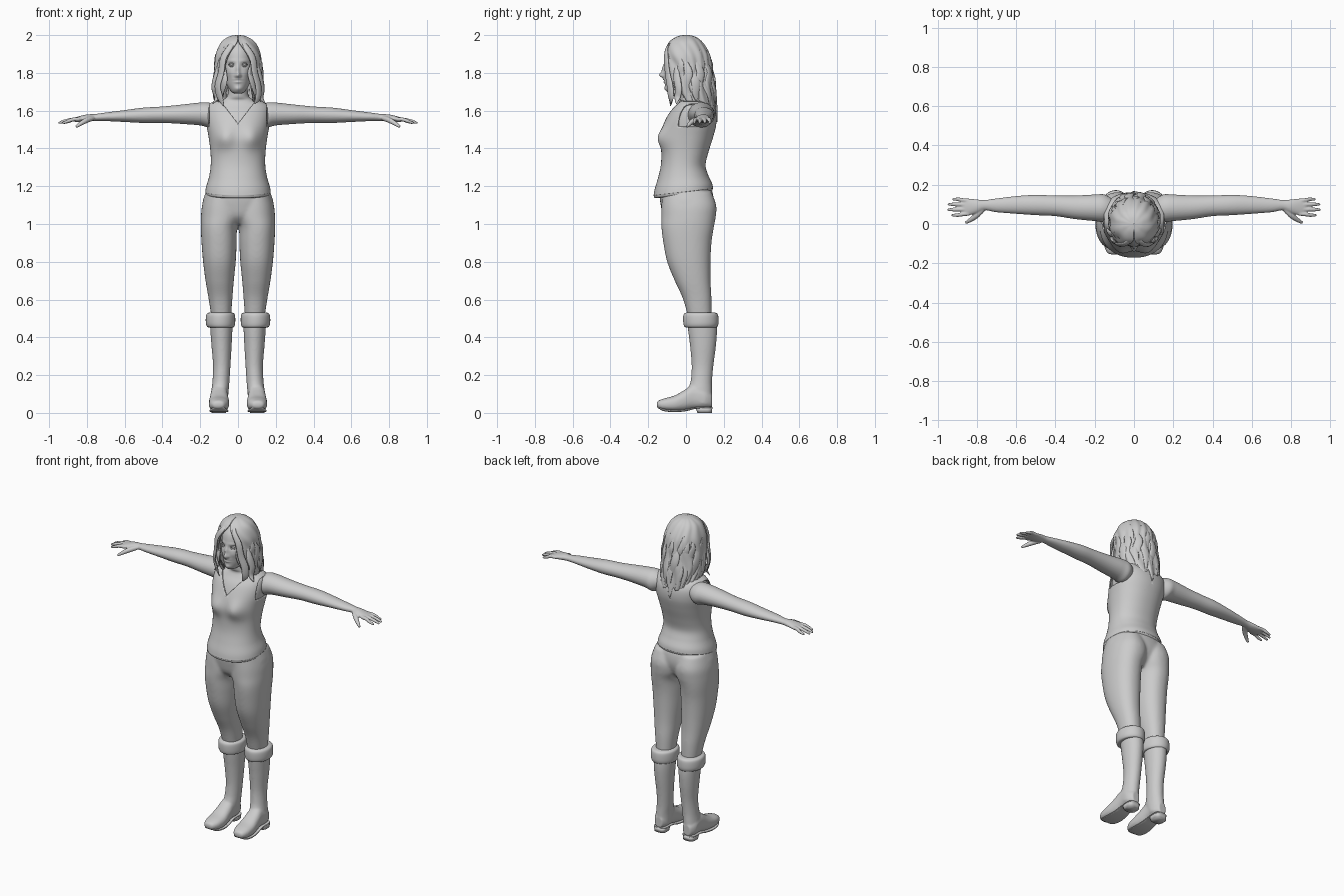
import bpy, bmesh, math, random
from mathutils import Vector

random.seed(4)
grey = bpy.data.materials.new("plain grey")
grey.diffuse_color = (0.6, 0.6, 0.6, 1)


def spline(rows, sub):
    """Catmull-Rom through rows of numbers."""
    out, m = [], len(rows) - 1
    for i in range(m):
        a, b, c, d = rows[max(i - 1, 0)], rows[i], rows[i + 1], rows[min(i + 2, m)]
        for k in range(sub):
            t = k / sub
            out.append([0.5 * (2 * q + (r - p) * t + (2 * p - 5 * q + 4 * r - s) * t * t
                               + (3 * q - p - 3 * r + s) * t ** 3) for p, q, r, s in zip(a, b, c, d)])
    return out + [list(rows[-1])]


def skin(bm, rings, caps=True, closed=True):
    """Bridge rings of points with quads."""
    vs = [[bm.verts.new(p) for p in r] for r in rings]
    n = len(vs[0])
    for a, b in zip(vs, vs[1:]):
        for i in range(n if closed else n - 1):
            j = (i + 1) % n
            bm.faces.new((a[i], a[j], b[j], b[i]))
    if caps:
        bm.faces.new(vs[0])
        bm.faces.new(vs[-1])


def loft(bm, secs, n=40, sub=5, axis='z', p=2.0, deform=None, caps=True):
    """Sections are (position, u min, u max, v min, v max)."""
    rings = []
    for t, u0, u1, v0, v1 in spline(secs, sub):
        ring = []
        for i in range(n):
            a = 2 * math.pi * i / n
            c, s = math.cos(a), math.sin(a)
            u = (u0 + u1) / 2 + (u1 - u0) / 2 * math.copysign(abs(c) ** (2 / p), c)
            v = (v0 + v1) / 2 + (v1 - v0) / 2 * math.copysign(abs(s) ** (2 / p), s)
            pt = Vector({'z': (u, v, t), 'x': (t, u, v), 'y': (u, t, v)}[axis])
            ring.append(deform(pt) if deform else pt)
        rings.append(ring)
    skin(bm, rings, caps)


def tube(bm, pts, flat=1.0, out=None, n=10, sub=4):
    """Tapered tube through (x, y, z, radius) points."""
    path, rings = spline(pts, sub), []
    for i, q in enumerate(path):
        a, b = path[max(i - 1, 0)], path[min(i + 1, len(path) - 1)]
        d = (Vector(b[:3]) - Vector(a[:3])).normalized()
        c = Vector(q[:3])
        w = d.cross(out(c) if out else Vector((0, 0, 1))).normalized()
        o = w.cross(d)
        rings.append([c + q[3] * (w * math.cos(k * 2 * math.pi / n) + o * flat * math.sin(k * 2 * math.pi / n))
                      for k in range(n)])
    skin(bm, rings)


def finish(bm, name, mirror=False, voxel=0, solid=0, soften=4):
    bmesh.ops.recalc_face_normals(bm, faces=bm.faces)
    me = bpy.data.meshes.new(name)
    bm.to_mesh(me)
    bm.free()
    me.materials.append(grey)
    for f in me.polygons:
        f.use_smooth = True
    ob = bpy.data.objects.new(name, me)
    bpy.context.collection.objects.link(ob)
    if solid:
        m = ob.modifiers.new("thickness", 'SOLIDIFY')
        m.thickness, m.offset = solid, 0
    if mirror:
        ob.modifiers.new("mirror", 'MIRROR').use_mirror_merge = False
    if voxel:
        m = ob.modifiers.new("merge", 'REMESH')
        m.mode, m.voxel_size, m.use_smooth_shade = 'VOXEL', voxel, True
        m = ob.modifiers.new("soften", 'SMOOTH')
        m.factor, m.iterations = 0.5, soften
    return ob


def bump(x, z, x0, z0, amp, sx, sz):
    return amp * math.exp(-((x - x0) / sx) ** 2 - ((z - z0) / sz) ** 2)


# Trousers: pelvis and two legs melted together
bm = bmesh.new()
loft(bm, [(1.0, -.10, .10, -.08, .09), (1.04, -.16, .16, -.118, .125), (1.10, -.188, .188, -.134, .145),
          (1.16, -.175, .175, -.14, .143), (1.21, -.155, .155, -.13, .125)], p=2.2)
loft(bm, [(.47, .04, .135, .02, .135), (.60, .03, .155, -.015, .135), (.70, .022, .172, -.06, .13),
          (.80, .012, .185, -.10, .13), (.90, .007, .193, -.12, .135), (.98, .004, .197, -.13, .147),
          (1.04, -.02, .196, -.131, .158), (1.10, -.02, .19, -.13, .16), (1.17, .0, .17, -.125, .135)], p=2.2)
finish(bm, "trousers", mirror=True, voxel=.007, soften=14)

# Boots: shaft and foot, with cuff, sole and heel
bm = bmesh.new()
loft(bm, [(.05, .055, .145, .04, .138), (.11, .05, .142, .01, .138), (.17, .045, .135, .025, .138),
          (.25, .04, .132, .03, .145), (.35, .034, .14, .022, .158), (.43, .03, .146, .012, .164),
          (.50, .03, .15, .005, .16)])
loft(bm, [(-.155, .085, .12, .035, .055), (-.145, .07, .138, .022, .066), (-.11, .052, .152, .012, .078),
          (-.06, .046, .155, .008, .092), (-.01, .05, .15, .012, .12), (.04, .055, .145, .022, .15),
          (.10, .056, .145, .024, .13), (.138, .075, .125, .03, .10)], axis='y', p=2.4)
finish(bm, "boots", mirror=True, voxel=.006, soften=6)
bm = bmesh.new()
loft(bm, [(.452, .03, .15, .005, .155), (.456, .02, .163, -.008, .166), (.475, .015, .17, -.014, .172),
          (.51, .015, .17, -.015, .171), (.526, .02, .164, -.009, .165), (.532, .035, .15, .005, .15)])
finish(bm, "boot_cuffs", mirror=True)
bm = bmesh.new()
loft(bm, [(-.146, .08, .125, .027, .035), (-.12, .058, .147, .01, .022), (-.06, .05, .152, .004, .016),
          (.0, .055, .146, .009, .02), (.05, .06, .142, .021, .03), (.12, .06, .142, .024, .034),
          (.138, .078, .124, .026, .034)], axis='y', p=4)
loft(bm, [(0, .064, .14, .06, .137), (.03, .06, .143, .05, .14)], sub=1, p=3.2)
finish(bm, "boot_soles_and_heels", mirror=True)


# Shirt: tilted hem, bust, V neck and armholes cut out
def shirt_shape(v):
    if v.y < 0:
        k = min(1, -v.y / .06)
        v.y += k * sum(bump(v.x, v.z, s * .07, 1.455, -.03, .05, .055) for s in (-1, 1))
    v.z += .12 * v.y * max(0, min(1, (1.32 - v.z) / .15))
    return v


bm = bmesh.new()
loft(bm, [(1.17, -.17, .17, -.168, .14), (1.2, -.165, .165, -.162, .135), (1.25, -.15, .15, -.145, .115),
          (1.31, -.141, .141, -.13, .10), (1.38, -.142, .142, -.126, .115), (1.46, -.152, .152, -.125, .14),
          (1.53, -.164, .164, -.113, .157), (1.59, -.168, .168, -.086, .154), (1.63, -.156, .156, -.056, .132),
          (1.655, -.10, .10, -.046, .112), (1.665, -.07, .07, -.035, .10)],
     n=72, sub=6, p=2.2, deform=shirt_shape, caps=False)
for co, no in [((0, 0, 1.53), (1.3, 0, -1)), ((0, 0, 1.53), (-1.3, 0, -1)), ((0, 0, 1.648), (0, 0, 1)),
               ((.15, 0, 0), (1, 0, 0)), ((-.15, 0, 0), (1, 0, 0)), ((0, 0, 1.515), (0, 0, 1))]:
    bmesh.ops.bisect_plane(bm, geom=bm.verts[:] + bm.edges[:] + bm.faces[:], plane_co=co, plane_no=no)
gone = []
for f in bm.faces:
    c = f.calc_center_median()
    if (c.y < .03 and c.z > 1.53 + 1.3 * abs(c.x)) or c.z > 1.648 or (abs(c.x) > .15 and c.z > 1.515):
        gone.append(f)
bmesh.ops.delete(bm, geom=gone, context='FACES')
finish(bm, "shirt", solid=.007)
bm = bmesh.new()
loft(bm, [(1.155, -.16, .16, -.155, .13), (1.16, -.169, .169, -.168, .139), (1.175, -.172, .172, -.171, .142),
          (1.188, -.168, .168, -.165, .138), (1.19, -.16, .16, -.155, .13)], n=72, p=2.2, deform=shirt_shape)
finish(bm, "shirt_hem")

# Chest, shoulders and neck
bm = bmesh.new()
loft(bm, [(1.40, -.13, .13, -.105, .10), (1.46, -.143, .143, -.11, .13), (1.53, -.155, .155, -.102, .147),
          (1.59, -.16, .16, -.077, .144), (1.63, -.146, .146, -.047, .12), (1.655, -.088, .088, -.036, .10),
          (1.68, -.056, .056, -.045, .085), (1.75, -.05, .05, -.048, .08)], n=56, p=2.1)
finish(bm, "chest_and_neck")

# Arms with hands
bm = bmesh.new()
loft(bm, [(.10, .04, .12, 1.55, 1.62), (.15, .012, .15, 1.512, 1.642), (.20, .015, .15, 1.522, 1.643),
          (.30, .025, .145, 1.53, 1.632), (.40, .04, .145, 1.535, 1.622), (.50, .045, .148, 1.535, 1.616),
          (.60, .052, .142, 1.54, 1.603), (.70, .06, .13, 1.545, 1.59), (.76, .07, .122, 1.546, 1.582),
          (.80, .055, .125, 1.542, 1.58), (.85, .043, .13, 1.54, 1.568), (.875, .05, .125, 1.543, 1.56)],
     n=32, axis='x')
for y0, y1, x1 in [(.118, .126, .925), (.098, .1, .948), (.075, .073, .95), (.053, .045, .93)]:
    tube(bm, [(.84, y0, 1.555, .011), (.875, (y0 + y1) / 2, 1.553, .0105),
              (x1 - .03, y1, 1.544, .0095), (x1, y1, 1.534, .006)])
tube(bm, [(.77, .075, 1.56, .014), (.80, .045, 1.55, .015), (.83, .022, 1.533, .012), (.857, .006, 1.514, .007)])
ob = finish(bm, "arms_and_hands", voxel=.004)
ob.modifiers.new("mirror", 'MIRROR').use_mirror_merge = False

# Head with sculpted face
FACE = [(0, 1.788, -.023, .012, .014), (0, 1.818, -.011, .010, .026), (0, 1.765, -.006, .021, .006),
        (0, 1.752, -.006, .018, .006), (0, 1.759, .004, .022, .0025), (0, 1.716, -.007, .02, .012)]
for s in (-1, 1):
    FACE += [(s * .034, 1.842, .011, .019, .011), (s * .012, 1.784, -.006, .007, .007),
             (s * .046, 1.80, -.005, .02, .02), (s * .035, 1.864, -.004, .024, .006)]


def face_shape(v):
    if v.y < -.03:
        v.y += sum(bump(v.x, v.z, *b) for b in FACE)
    return v


bm = bmesh.new()
loft(bm, [(1.692, -.02, .02, -.085, -.04), (1.70, -.034, .034, -.1, .0), (1.72, -.05, .05, -.108, .04),
          (1.75, -.064, .064, -.113, .07), (1.80, -.076, .076, -.117, .1), (1.86, -.081, .081, -.114, .11),
          (1.92, -.079, .079, -.1, .11), (1.97, -.045, .045, -.06, .07)], n=128, sub=9, deform=face_shape)
finish(bm, "head")
bm = bmesh.new()
for s in (-1, 1):
    loft(bm, [(z, s * .034 - r, s * .034 + r, -.091 - r, -.091 + r) for z, r in
              [(1.842 + .0135 * math.sin(a), .0135 * math.cos(a) + .0001) for a in
               [-1.5, -1, -.5, 0, .5, 1, 1.5]]], n=20, sub=2)
    for h in (1, -1):
        tube(bm, [(s * .017, -.098, 1.839, .002), (s * .026, -.105, 1.842 + h * .006, .003),
                  (s * .038, -.104, 1.842 + h * .007, .003), (s * .052, -.092, 1.842, .002)], n=8)
finish(bm, "eyes_and_eyelids")

# Hair shell: (height, half width, front, back, half width of the face opening)
HAIR = spline([(1.998, .001, -.001, .001, .0002), (1.99, .045, -.045, .045, .001), (1.96, .088, -.088, .085, .006),
               (1.90, .115, -.117, .122, .046), (1.84, .122, -.118, .134, .068), (1.78, .124, -.115, .143, .07),
               (1.72, .126, -.103, .153, .07), (1.65, .118, -.07, .158, .08), (1.58, .105, -.03, .16, .09)], 6)


def hair_point(row, k, lift=0):
    """k runs 0..1 from one side of the face round the back to the other."""
    z, w, f, b, o = row
    al = math.asin(min(.95, o / w))
    a = -math.pi / 2 + al + k * 2 * (math.pi - al)
    return Vector(((w + lift) * math.cos(a), (f + b) / 2 + ((b - f) / 2 + lift) * math.sin(a), z))


bm = bmesh.new()
rings = []
for i, row in enumerate(HAIR):
    t = i / (len(HAIR) - 1)
    ring = []
    for j in range(121):
        k = j / 120
        p = hair_point(row, k, .0045 * min(1, t * 1.5) * math.sin(k * 70 + 2.5 * math.sin(t * 6 + k * 9)))
        side = abs(math.cos(2 * math.pi * k)) if .25 < k < .75 else 0
        p.z += t ** 5 * (.025 * (math.sin(k * 47) + .6 * math.sin(k * 83 + 1)) + .03 * (1 - side))
        ring.append(p)
    rings.append(ring)
skin(bm, rings, caps=False, closed=False)
finish(bm, "hair_shell", solid=.006)


# Wavy locks over the shell, and a few swept from the parting
def outward(p):
    return Vector((p.x, p.y - .02, .02)).normalized()


bm = bmesh.new()
for i in range(20):
    k0, ph = (i + .5) / 20, random.uniform(0, 6)
    drop = random.randint(-3, -1) - (3 if abs(k0 - .5) > .25 else 0)
    ids = [random.randint(14, 18), 23, 28, 33, 39, len(HAIR) + drop]
    pts = []
    for m, (h, r) in enumerate(zip(ids, (.003, .016, .023, .025, .019, .002))):
        k = min(.99, max(.01, k0 + .018 * math.sin(m * 1.7 + ph)))
        p = hair_point(HAIR[h], k, -.002 + .007 * math.sin(m * 1.5 + ph))
        pts.append((*p, r))
    tube(bm, pts, flat=.3, out=outward)
for s, e in ((-1, 0), (1, .012)):
    tube(bm, [(s * .008, -.05, 1.98, .006), (s * .04, -.098, 1.94, .015), (s * .077, -.105, 1.88, .019),
              (s * .09, -.098, 1.80, .02), (s * .108, -.085, 1.73, .022), (s * (.095 + e), -.08, 1.67, .02),
              (s * (.075 + e), -.082, 1.625 + e, .003)], flat=.35, out=outward)
    tube(bm, [(s * .10, -.05, 1.85, .008), (s * .118, -.05, 1.78, .02), (s * .13, -.04, 1.72, .02),
              (s * (.112 + e), -.045, 1.67, .018), (s * (.135 + e), -.05, 1.635, .002)], flat=.4, out=outward)
finish(bm, "hair_locks")
